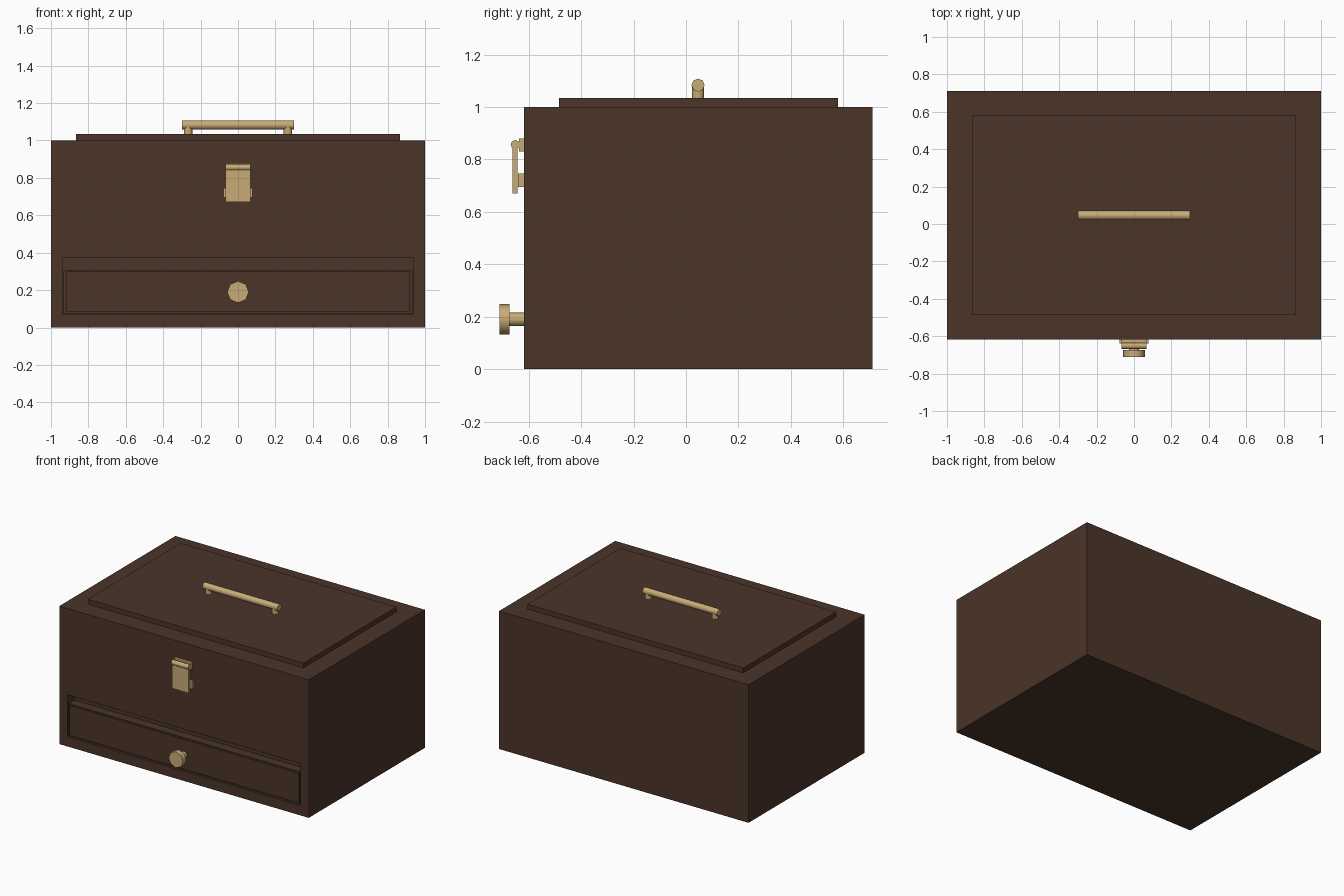
import bpy, math

if "Cube" in bpy.data.objects:
    bpy.data.objects.remove(bpy.data.objects["Cube"])

def material(name, rgb):
    m = bpy.data.materials.new(name)
    m.diffuse_color = (*rgb, 1)
    m.use_nodes = True
    m.node_tree.nodes["Principled BSDF"].inputs["Base Color"].default_value = m.diffuse_color
    return m

wood = material("dark_wood", (0.07, 0.035, 0.022))
brass = material("brass", (0.58, 0.41, 0.18))

def box(name, x, y, z, mat):
    """Box from (min, max) pairs."""
    bpy.ops.mesh.primitive_cube_add(size=1, location=[(a + b) / 2 for a, b in (x, y, z)])
    o = bpy.context.object
    o.name = name
    o.scale = [b - a for a, b in (x, y, z)]
    bpy.ops.object.transform_apply(location=False, rotation=False, scale=True)
    o.data.materials.append(mat)
    return o

def rod(name, radius, length, loc, axis, sides=8):
    rot = {"X": (0, math.pi / 2, 0), "Y": (math.pi / 2, 0, 0), "Z": (0, 0, 0)}[axis]
    bpy.ops.mesh.primitive_cylinder_add(vertices=sides, radius=radius, depth=length,
                                        location=loc, rotation=rot)
    o = bpy.context.object
    o.name = name
    o.data.materials.append(brass)
    bpy.ops.object.shade_smooth_by_angle(angle=math.radians(50))
    return o

FRONT, BACK = -0.618, 0.712

# Case with the drawer opening cut into the front
case = box("case", (-1, 1), (FRONT, BACK), (0, 1), wood)
cutter = box("drawer_opening_cutter", (-0.935, 0.935), (FRONT - 0.1, FRONT + 0.08), (0.07, 0.375), wood)
cut = case.modifiers.new("drawer_opening", "BOOLEAN")
cut.object = cutter
cut.solver = "EXACT"
bpy.context.view_layer.objects.active = case
bpy.ops.object.modifier_apply(modifier=cut.name)
bpy.data.objects.remove(cutter)

# Raised lid panel
box("lid_panel", (-0.865, 0.865), (-0.485, 0.58), (0.99, 1.035), wood)

# Drawer with raised front panel
box("drawer", (-0.934, 0.934), (FRONT + 0.015, FRONT + 0.081), (0.071, 0.305), wood)
box("drawer_front", (-0.92, 0.92), (FRONT, FRONT + 0.02), (0.085, 0.3), wood)

# Drawer knob
rod("knob_stem", 0.026, 0.08, (0, -0.64, 0.19), "Y")
rod("knob_head", 0.058, 0.038, (0, -0.693, 0.19), "Y")

# Carrying handle
rod("handle_bar", 0.025, 0.6, (0, 0.046, 1.083), "X")
for side in (-1, 1):
    rod("handle_post", 0.023, 0.06, (side * 0.267, 0.046, 1.055), "Z")

# Latch
box("latch_plate", (-0.068, 0.068), (-0.637, FRONT + 0.005), (0.83, 0.88), brass)
rod("latch_hinge", 0.018, 0.136, (0, -0.651, 0.856), "X")
box("latch_flap", (-0.066, 0.066), (-0.661, -0.642), (0.67, 0.856), brass)
box("latch_catch", (-0.078, 0.078), (-0.64, FRONT + 0.005), (0.695, 0.747), brass)
